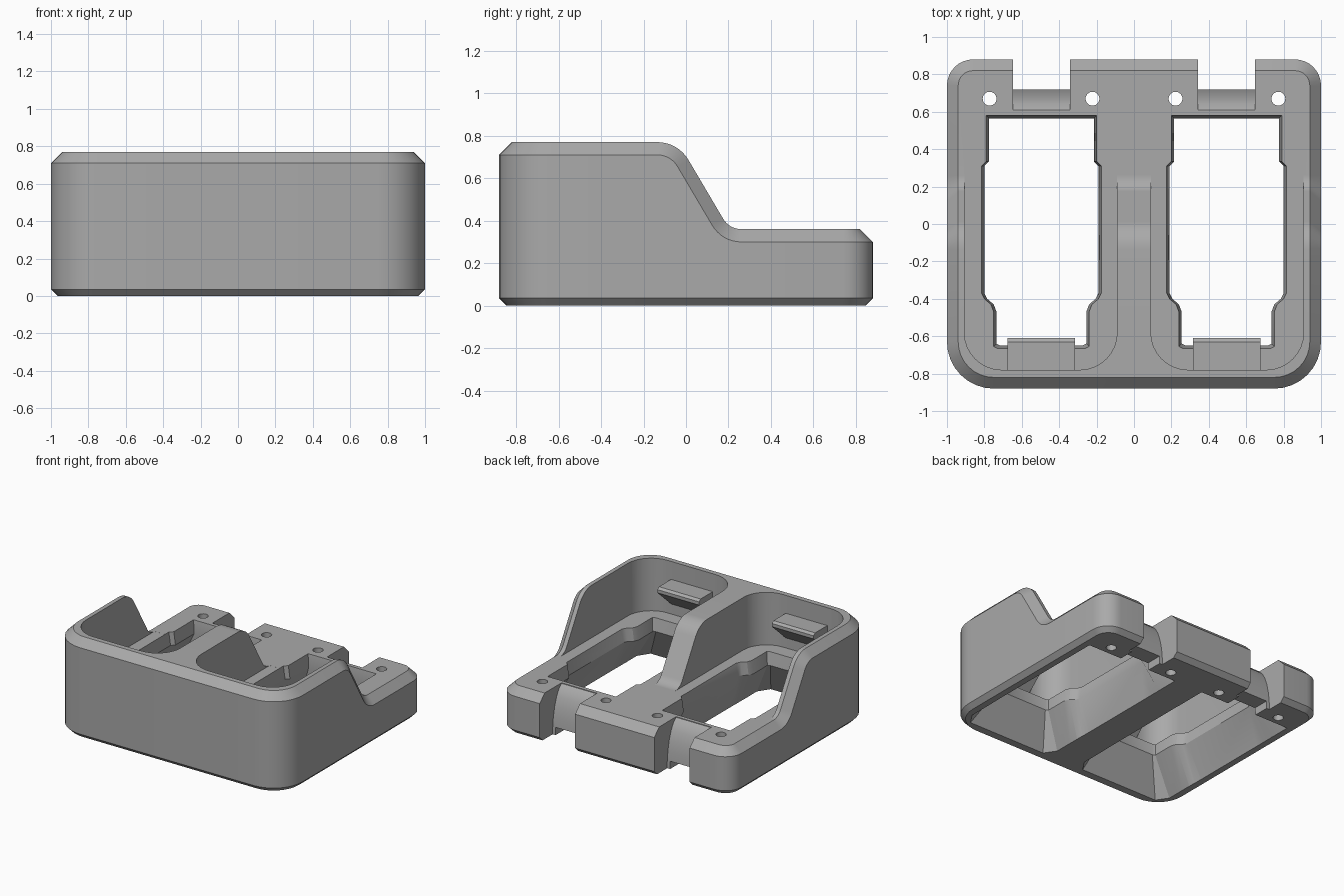
import bpy
import bmesh
from math import cos, sin, radians

cube = bpy.data.objects.get("Cube")
if cube:
    bpy.data.objects.remove(cube, do_unlink=True)

grey = bpy.data.materials.new("neutral grey")
grey.use_nodes = True
GREY = (0.4, 0.4, 0.4, 1)
grey.diffuse_color = GREY
grey.node_tree.nodes["Principled BSDF"].inputs["Base Color"].default_value = GREY

FLOOR, TOP, BACK = 0.36, 0.77, 0.88
CHAMFER, FOOT = 0.06, 0.035
BAY = 0.495  # centre of each bay


def finish(name, bm):
    bmesh.ops.recalc_face_normals(bm, faces=bm.faces)
    mesh = bpy.data.meshes.new(name)
    bm.to_mesh(mesh)
    bm.free()
    obj = bpy.data.objects.new(name, mesh)
    bpy.context.collection.objects.link(obj)
    mesh.materials.append(grey)
    return obj


def loft(name, rings):
    """Closed solid through rings of equal length."""
    bm = bmesh.new()
    rows = [[bm.verts.new(p) for p in ring] for ring in rings]
    n = len(rows[0])
    for a, b in zip(rows, rows[1:]):
        for i in range(n):
            j = (i + 1) % n
            bm.faces.new((a[i], a[j], b[j], b[i]))
    bm.faces.new(rows[0])
    bm.faces.new(rows[-1])
    return finish(name, bm)


def arc(cx, cy, r, a0, a1, steps=8):
    return [(cx + r * cos(radians(a0 + (a1 - a0) * i / steps)),
             cy + r * sin(radians(a0 + (a1 - a0) * i / steps)))
            for i in range(steps + 1)]


def half_ring(inset, drop):
    """Right half of the outline with the top profile lowered by drop."""
    front = [(x, y, TOP - drop) for x, y in arc(0.75, -0.63, 0.25 - inset, -90, 0)]
    hump = arc(-0.135, 0.60, 0.17 - drop, 90, 30)
    dip = arc(0.261, 0.46, 0.10 + drop, 210, 270)
    side = [(1 - inset, y, z) for y, z in hump + dip]
    back = [(x, y, FLOOR - drop)
            for x, y in arc(0.86, BACK - 0.14, 0.14 - inset, 0, 90)]
    return front + side + back


def flat(points, z):
    return [(x, y, z) for x, y, _ in points]


# Outer body: chamfered foot, walls, chamfered rim and swept top
def make_body():
    low = half_ring(CHAMFER, CHAMFER)
    outer = half_ring(0, CHAMFER)
    levels = [flat(half_ring(FOOT, CHAMFER), 0), flat(outer, FOOT),
              outer, half_ring(CHAMFER, 0)]
    bm = bmesh.new()
    rights = [[bm.verts.new(p) for p in lv] for lv in levels]
    lefts = [[bm.verts.new((-x, y, z)) for x, y, z in lv] for lv in levels]
    for k in range(len(levels) - 1):
        for rows in (rights, lefts):
            a, b = rows[k], rows[k + 1]
            for i in range(len(low) - 1):
                bm.faces.new((a[i], a[i + 1], b[i + 1], b[i]))
        for i in (0, -1):
            bm.faces.new((rights[k][i], lefts[k][i],
                          lefts[k + 1][i], rights[k + 1][i]))
    for k in (0, -1):
        for i in range(len(low) - 1):
            bm.faces.new((rights[k][i], rights[k][i + 1],
                          lefts[k][i + 1], lefts[k][i]))
    return finish("tray_body", bm)


def extrude_x(name, profile, x0, x1):
    return loft(name, [[(x, y, z) for y, z in profile] for x in (x0, x1)])


def extrude_z(name, plan, z0, z1):
    return loft(name, [[(x, y, z) for x, y in plan] for z in (z0, z1)])


# Half width and depth station of the window, and of its flare at the foot
WINDOW = [(0.22, -0.65), (0.24, -0.64), (0.24, -0.47), (0.255, -0.43),
          (0.29, -0.40), (0.305, -0.37), (0.305, 0.31), (0.28, 0.335),
          (0.28, 0.565)]
FLARE = [(0.34, -0.79), (0.40, -0.70), (0.40, -0.56), (0.40, -0.48),
         (0.40, -0.42), (0.40, -0.35), (0.40, 0.34), (0.40, 0.42),
         (0.40, 0.60)]


def window_ring(half, z, cx, grow=0.0):
    right = [(w + grow, y + (grow if y > 0.5 else -grow if y < -0.6 else 0))
             for w, y in half]
    return ([(cx + w, y, z) for w, y in right] +
            [(cx - w, y, z) for w, y in reversed(right)])


def bay_cutters(s):
    cx = s * BAY
    x0, x1 = 0.09, 0.907
    # Upper pocket with rounded front corners
    plan = (arc(x0 + 0.2, -0.58, 0.2, 180, 270) + arc(x1 - 0.2, -0.58, 0.2, 270, 360)
            + [(x1, 0.262), (x0, 0.262)])
    yield extrude_z("pocket_cutter", [(s * x, y) for x, y in plan], FLOOR - 0.0005, 1)
    # Through window, flared toward the underside
    yield loft("window_cutter", [window_ring(FLARE, -0.01, s * 0.52),
                                 window_ring(WINDOW, 0.26, cx),
                                 window_ring(WINDOW, FLOOR + 0.02, cx, 0.018)])
    # Rear cable notch with a curved inner wall
    ramp = [(0.61, 0.5), (0.61, 0.355), (0.64, 0.33), (0.67, 0.28), (0.695, 0.21),
            (0.712, 0.13), (0.72, 0.05), (0.72, -0.1), (1, -0.1), (1, 0.5)]
    yield extrude_x("notch_cutter", ramp, cx - 0.153, cx + 0.153)
    # Shallow channel from the notch into the underside
    yield extrude_x("channel_cutter", [(0.5, -0.1), (0.8, -0.1), (0.8, 0.06), (0.5, 0.06)],
                    cx - 0.128, cx + 0.128)
    # Screw holes
    for hx in (0.222, 0.772):
        yield extrude_z("hole_cutter", arc(s * hx, 0.67, 0.037, 0, 345, 23), -0.1, 0.6)


body = make_body()
cutters = [c for s in (-1, 1) for c in bay_cutters(s)]
for c in cutters:
    mod = body.modifiers.new(c.name, "BOOLEAN")
    mod.operation, mod.solver, mod.object = "DIFFERENCE", "EXACT", c
bpy.context.view_layer.update()
cut = bpy.data.meshes.new_from_object(
    body.evaluated_get(bpy.context.evaluated_depsgraph_get()))
body.modifiers.clear()
body.data = cut
for c in cutters:
    bpy.data.objects.remove(c, do_unlink=True)

# Wedge tabs on the front wall of each pocket
parts = [body]
for s, side in ((-1, "right"), (1, "left")):
    wedge = [(-0.80, 0.63), (-0.63, 0.63), (-0.61, 0.615), (-0.61, 0.59), (-0.80, 0.42)]
    parts.append(extrude_x(side + "_tab", wedge, s * BAY - 0.18, s * BAY + 0.18))

bpy.ops.object.select_all(action="DESELECT")
for p in parts:
    p.select_set(True)
bpy.context.view_layer.objects.active = body
bpy.ops.object.shade_smooth_by_angle(angle=radians(28))
